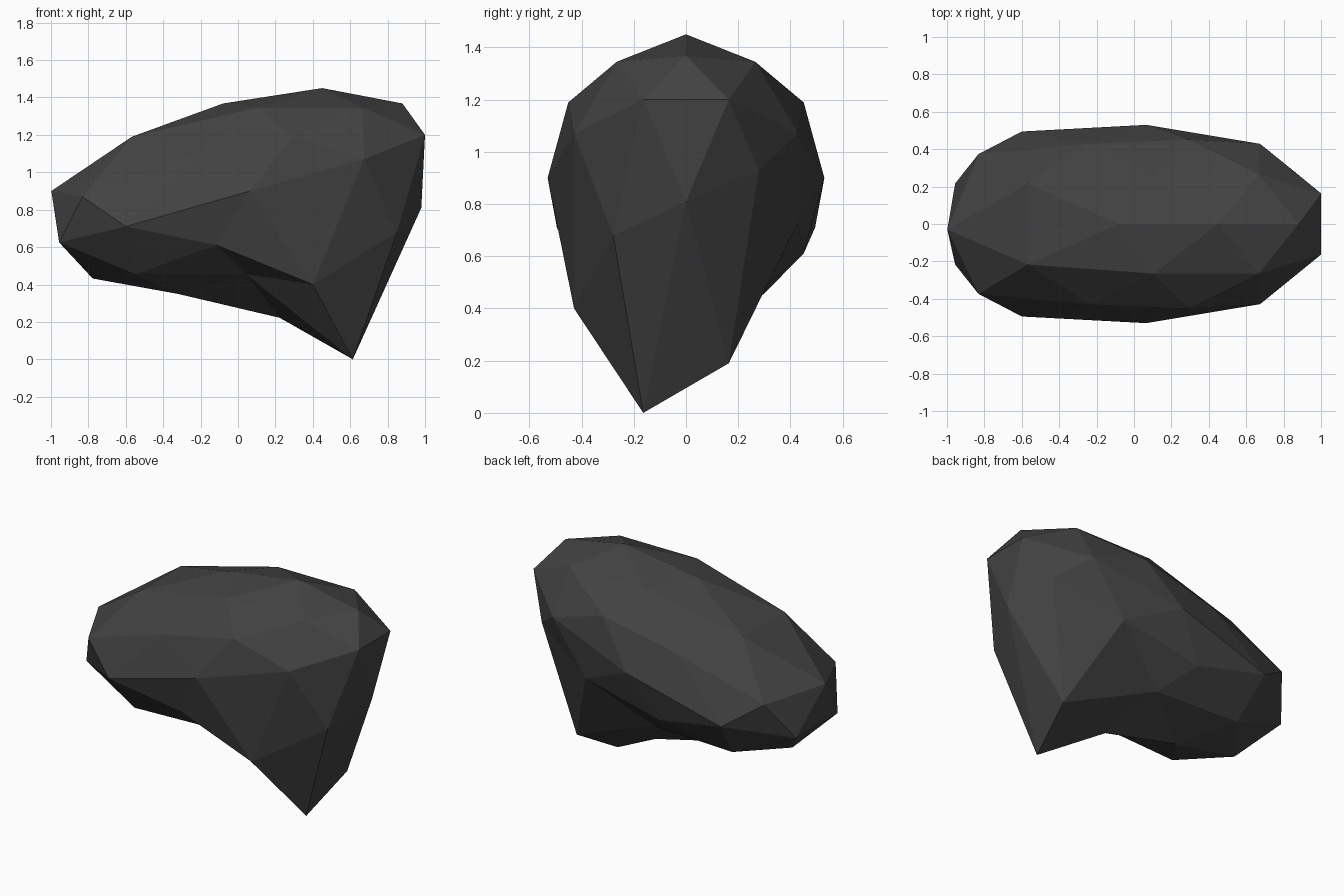
import bpy, bmesh, math
from mathutils import Matrix, Vector

cube = bpy.data.objects.get("Cube")
if cube:
    bpy.data.objects.remove(cube)

# Dark stone colour
stone = bpy.data.materials.new("dark_stone")
stone.use_nodes = True
colour = (0.055, 0.055, 0.055, 1)
stone.diffuse_color = colour
stone.node_tree.nodes["Principled BSDF"].inputs["Base Color"].default_value = colour

# Faceted ball turned so that an edge lies on top, along x
bm = bmesh.new()
bmesh.ops.create_icosphere(bm, subdivisions=2, radius=1)
bmesh.ops.rotate(bm, verts=bm.verts, matrix=Matrix.Rotation(-math.atan(2 / (1 + math.sqrt(5))), 3, 'Y'))
directions = {v: v.co.copy() for v in bm.verts}


def boulder_point(n):
    """Stretch, lean and swell a point of the unit ball."""
    under = max(0, -n.z)
    p = Vector((0.912 * n.x + 0.336 * n.z + 0.114 - 0.1 * under,
                0.53 * n.y, 0.9 + 0.55 * n.z))
    # Bulge at the low end
    if n.x < -0.05 and (n.z < 0.1 or n.x < -0.7):
        p.x += 0.2 * n.x * math.sqrt(1 - under)
        p.y *= 1 - 0.4 * n.x
    return p


for v, n in directions.items():
    v.co = boulder_point(n)


def nudge(direction, offset):
    """Move the corner nearest to a direction."""
    d = Vector(direction).normalized()
    corner = max(directions, key=lambda v: directions[v].dot(d))
    corner.co += Vector(offset)


# Pointed foot and the corners drawn down towards it
nudge((0.8, -0.3, -0.5), (-0.02, 0, -0.625))
nudge((0.8, 0.3, -0.5), (0.05, 0, -0.435))
nudge((0.5, -0.8, -0.3), (-0.035, 0, -0.33))
nudge((0.5, 0, -0.85), (0, 0, -0.21))
nudge((0.85, -0.5, 0), (-0.04, 0, -0.22))
nudge((0.85, 0.5, 0), (-0.03, 0, 0.03))
nudge((1, 0, 0), (-0.046, 0, -0.09))

# Small bumps at the low end
nudge((-1, 0, 0), (0, -0.03, 0))
for side in (-1, 1):
    nudge((-0.5, 0.8 * side, -0.3), (-0.04, -0.02 * side, -0.02))
    nudge((-0.85, 0.5 * side, 0), (0, 0, -0.03))
    nudge((-0.8, 0.3 * side, 0.5), (0.05, 0, 0.015))
    nudge((0, side, 0), (-0.05, 0, 0))
    nudge((0.8, 0.3 * side, 0.5), (-0.02, 0, 0.025))

mesh = bpy.data.meshes.new("boulder")
bm.normal_update()
bm.to_mesh(mesh)
bm.free()
mesh.materials.append(stone)
bpy.context.collection.objects.link(bpy.data.objects.new("boulder", mesh))
